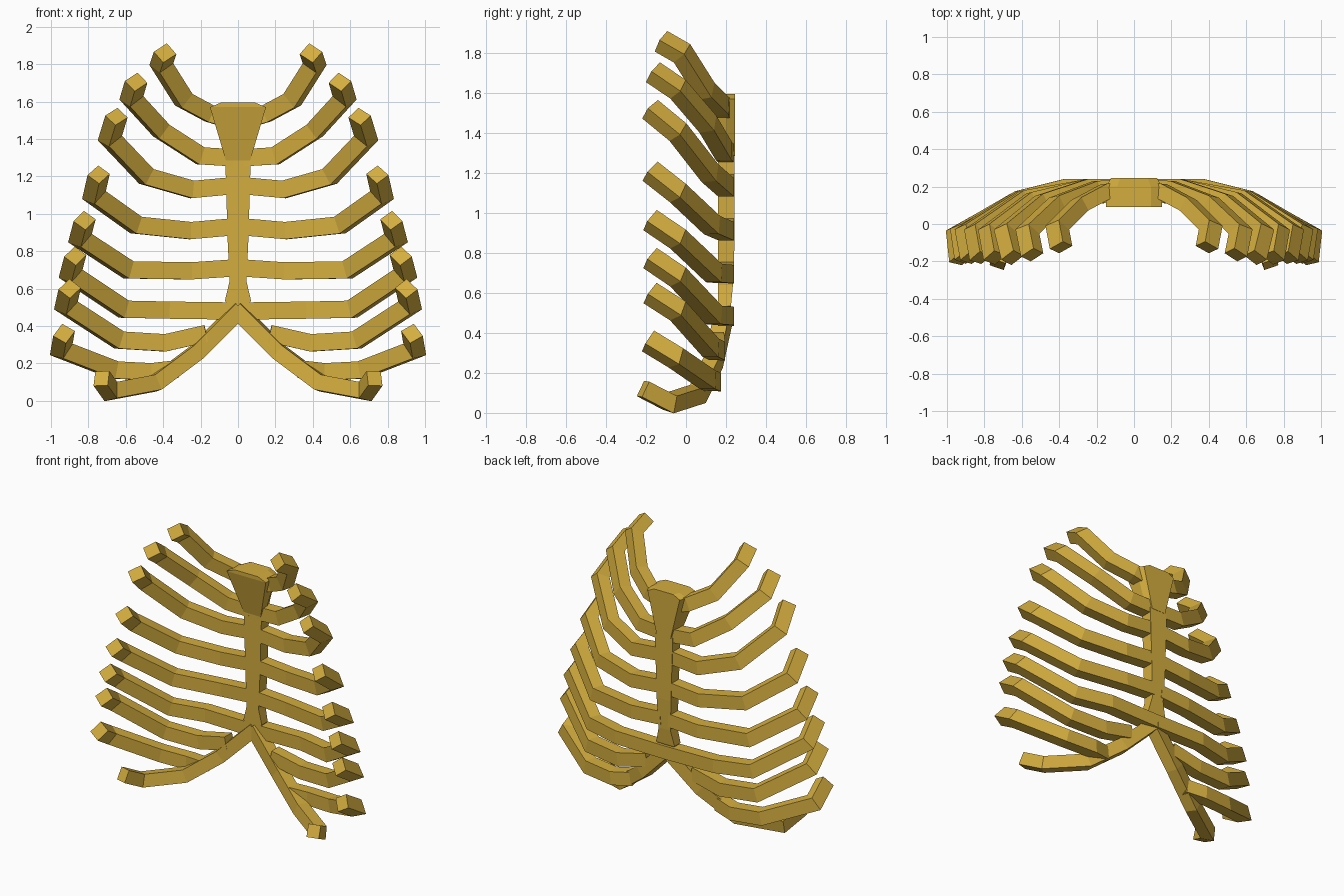
import bpy, bmesh
from mathutils import Vector

if "Cube" in bpy.data.objects:
    bpy.data.objects.remove(bpy.data.objects["Cube"])

bone = bpy.data.materials.new("bone_gold")
bone.diffuse_color = (0.66, 0.42, 0.05, 1)
bone.use_nodes = True
bone.node_tree.nodes["Principled BSDF"].inputs["Base Color"].default_value = bone.diffuse_color


def finish(name, bm, mirror=False):
    bmesh.ops.recalc_face_normals(bm, faces=bm.faces)
    me = bpy.data.meshes.new(name)
    bm.to_mesh(me)
    bm.free()
    ob = bpy.data.objects.new(name, me)
    me.materials.append(bone)
    bpy.context.collection.objects.link(ob)
    if mirror:
        ob.modifiers.new("mirror", 'MIRROR').use_mirror_merge = False
    return ob


def loft(bm, rings):
    loops = [[bm.verts.new(p) for p in r] for r in rings]
    n = len(loops[0])
    for a, b in zip(loops, loops[1:]):
        for i in range(n):
            bm.faces.new((a[i], a[(i + 1) % n], b[(i + 1) % n], b[i]))
    bm.faces.new(loops[0][::-1])
    bm.faces.new(loops[-1])


def bar(name, path, thick=0.08, tall=0.092):
    """Square bar swept along a path with mitred joints, mirrored in x."""
    pts = [Vector(p) for p in path]
    segs = [(b - a).normalized() for a, b in zip(pts, pts[1:])]
    up = Vector((0, 0, 1))
    up = (up - segs[0] * up.dot(segs[0])).normalized()
    rings = []
    for i, p in enumerate(pts):
        d = segs[min(i, len(segs) - 1)]
        prev = segs[max(i - 1, 0)]
        plane = (prev + d).normalized()
        side = prev.cross(up).normalized()
        ring = []
        for s, t in ((-1, -1), (1, -1), (1, 1), (-1, 1)):
            o = side * s * thick / 2 + up * t * tall / 2
            o -= prev * (o.dot(plane) / prev.dot(plane))
            ring.append(p + o)
        rings.append(ring)
        up = prev.rotation_difference(d) @ up
    bm = bmesh.new()
    loft(bm, rings)
    return finish(name, bm, True)


# ribs, from the breastbone outwards
ribs = [
    [(.10, .18, 1.52), (.15, .175, 1.535), (.29, .10, 1.61), (.41, -.02, 1.80), (.39, -.125, 1.86)],
    [(.03, .20, 1.30), (.20, .19, 1.31), (.41, .11, 1.445), (.57, -.04, 1.62), (.545, -.165, 1.705)],
    [(.03, .20, 1.15), (.245, .20, 1.13), (.49, .12, 1.20), (.685, -.04, 1.405), (.65, -.18, 1.52)],
    [(.03, .20, .93), (.255, .20, .91), (.545, .13, .94), (.77, -.04, 1.10), (.745, -.18, 1.21)],
    [(.03, .20, .71), (.25, .20, .695), (.585, .14, .70), (.845, -.04, .87), (.82, -.18, .965)],
    [(0, .20, .48), (.37, .20, .485), (.61, .14, .49), (.895, -.04, .68), (.87, -.18, .775)],
    [(.17, .15, .36), (.39, .155, .31), (.635, .125, .325), (.92, -.04, .51), (.90, -.18, .60)],
    [(.33, .10, .17), (.46, .135, .155), (.66, .11, .165), (.945, -.05, .275), (.93, -.19, .36)],
]
for i, path in enumerate(ribs):
    bar(f"rib_pair_{i + 1}", path)

# curved lower margin joining the last ribs
bar("costal_arch", [(-.01, .19, .49), (.22, .14, .26), (.44, .06, .095), (.68, -.08, .05), (.73, -.215, .12)],
    thick=0.08, tall=0.085)

# upper breastbone: tapered shield with clipped corners
bm = bmesh.new()
loft(bm, [[(-w, f, z), (w, f, z), (w, .20, z), (w * .82, .245, z), (-w * .82, .245, z), (-w, .20, z)]
          for w, f, z in ((.065, .155, 1.285), (.15, .09, 1.57), (.09, .09, 1.595))])
finish("upper_breastbone", bm)

# long breastbone body, flared at the foot
bm = bmesh.new()
loft(bm, [[(-w, .16, z), (w, .16, z), (w, b, z), (-w, b, z)]
          for w, b, z in ((.05, .215, .51), (.07, .225, .535), (.045, .235, .64), (.055, .243, .85), (.068, .243, 1.29))])
finish("breastbone_body", bm)
